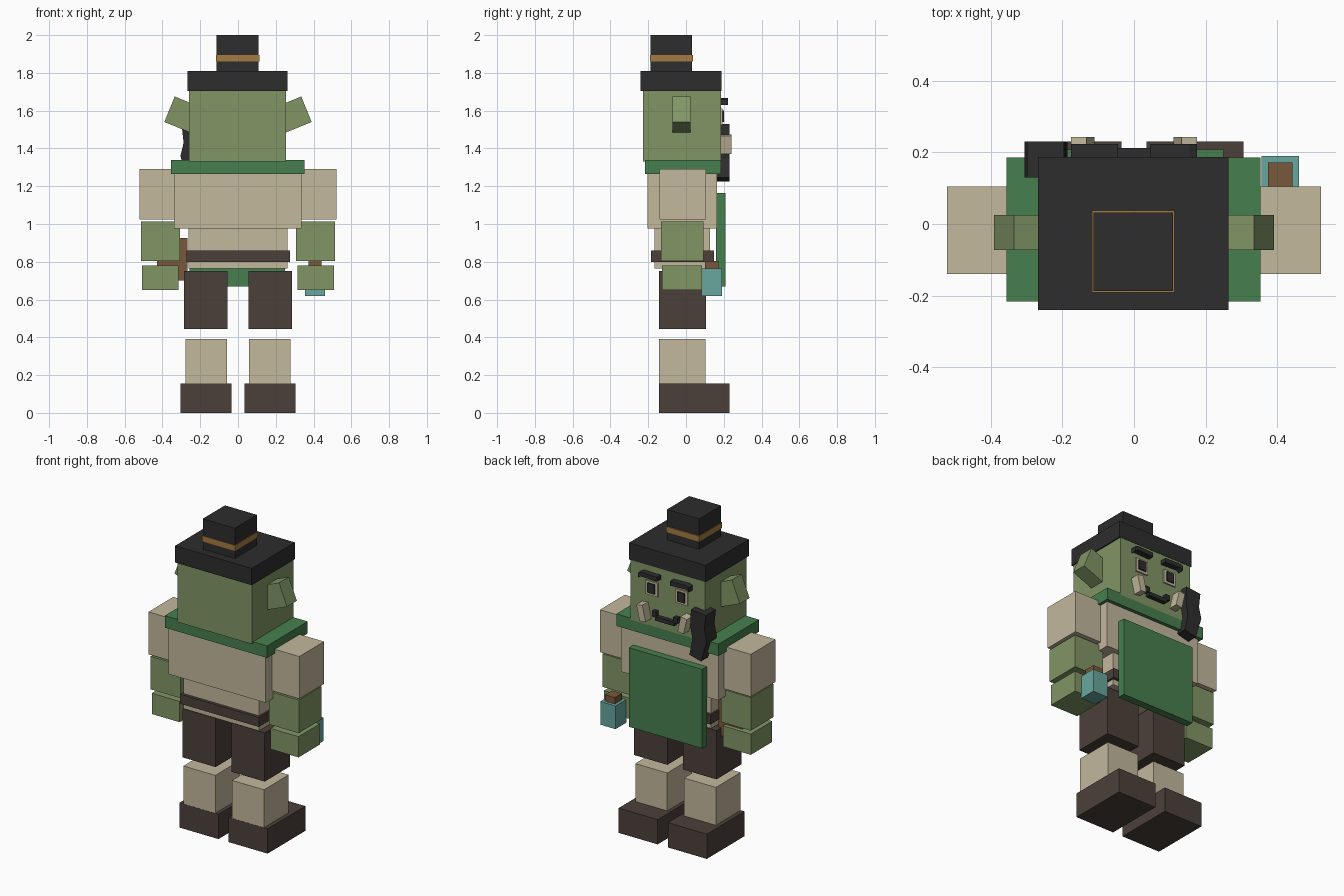
import bpy, bmesh


def material(name, r, g, b):
    def lin(c):
        c /= 255
        return c / 12.92 if c <= 0.04045 else ((c + 0.055) / 1.055) ** 2.4
    m = bpy.data.materials.new(name)
    m.diffuse_color = (lin(r), lin(g), lin(b), 1)
    return m


SKIN = material("skin_green", 129, 150, 102)
CLOTH = material("linen_beige", 195, 184, 157)
GREEN = material("cloth_green", 70, 127, 78)
BLACK = material("felt_black", 45, 45, 46)
LEATHER = material("dark_leather", 75, 64, 58)
TEAL = material("potion_teal", 104, 167, 159)
BROWN = material("cork_brown", 122, 88, 60)
GOLD = material("band_gold", 164, 124, 66)


def prism(name, profile, y, mat):
    """Extrude an (x, z) outline between two y values."""
    bm = bmesh.new()
    face = bm.faces.new([bm.verts.new((px, y[0], pz)) for px, pz in profile])
    ext = bmesh.ops.extrude_face_region(bm, geom=[face])
    for v in ext["geom"]:
        if isinstance(v, bmesh.types.BMVert):
            v.co.y = y[1]
    bmesh.ops.recalc_face_normals(bm, faces=bm.faces)
    me = bpy.data.meshes.new(name)
    bm.to_mesh(me)
    bm.free()
    me.materials.append(mat)
    ob = bpy.data.objects.new(name, me)
    bpy.context.collection.objects.link(ob)
    return ob


def box(name, x, y, z, mat):
    return prism(name, [(x[0], z[0]), (x[1], z[0]), (x[1], z[1]), (x[0], z[1])], y, mat)


def pair(name, profile, y, mat):
    """Same outline on both sides of the body."""
    for side, s in (("left", -1), ("right", 1)):
        prism(f"{side}_{name}", [(s * px, pz) for px, pz in profile], y, mat)


def box_pair(name, x, y, z, mat):
    pair(name, [(x[0], z[0]), (x[1], z[0]), (x[1], z[1]), (x[0], z[1])], y, mat)


# Hat
box("hat_brim", (-0.267, 0.263), (-0.24, 0.187), (1.705, 1.81), BLACK)
box("hat_crown", (-0.113, 0.109), (-0.187, 0.032), (1.81, 2.0), BLACK)
box("hat_band", (-0.117, 0.113), (-0.191, 0.037), (1.86, 1.895), GOLD)

# Head and ears
box("head", (-0.26, 0.255), (-0.228, 0.185), (1.33, 1.71), SKIN)
pair("ear", [(0.245, 1.638), (0.335, 1.675), (0.39, 1.54), (0.245, 1.481)],
     (-0.072, 0.025), SKIN)

# Face
box_pair("eye", (0.06, 0.145), (0.18, 0.194), (1.525, 1.612), CLOTH)
box_pair("pupil", (0.078, 0.128), (0.194, 0.202), (1.54, 1.6), BLACK)
pair("brow", [(0.045, 1.638), (0.06, 1.638), (0.155, 1.642), (0.175, 1.63),
              (0.175, 1.66), (0.155, 1.668), (0.045, 1.665)], (0.18, 0.223), BLACK)
pair("tusk", [(0.11, 1.376), (0.152, 1.37), (0.175, 1.467), (0.133, 1.475)],
     (0.18, 0.242), CLOTH)
box("mouth", (-0.065, 0.065), (0.18, 0.212), (1.385, 1.41), BLACK)
box_pair("mouth_corner", (0.06, 0.088), (0.18, 0.212), (1.405, 1.44), BLACK)

# Hair braid hanging beside the face
prism("braid", [(-0.195, 1.53), (-0.298, 1.52), (-0.288, 1.43), (-0.305, 1.36),
                (-0.265, 1.225), (-0.185, 1.245), (-0.205, 1.35), (-0.19, 1.43)],
      (0.13, 0.23), BLACK)

# Torso
box("collar", (-0.355, 0.353), (-0.216, 0.185), (1.265, 1.34), GREEN)
box("chest", (-0.338, 0.335), (-0.205, 0.163), (0.975, 1.27), CLOTH)
box("waist", (-0.262, 0.262), (-0.167, 0.128), (0.765, 0.98), CLOTH)
box("belt", (-0.272, 0.274), (-0.185, 0.147), (0.80, 0.86), LEATHER)
box("apron", (-0.258, 0.25), (0.16, 0.208), (0.67, 1.165), GREEN)

# Arms
box_pair("upper_arm", (0.325, 0.522), (-0.14, 0.105), (1.025, 1.29), CLOTH)
box_pair("forearm", (0.307, 0.513), (-0.132, 0.092), (0.805, 1.012), SKIN)
box_pair("hand", (0.315, 0.508), (-0.127, 0.085), (0.65, 0.78), SKIN)

# Legs
box_pair("thigh", (0.055, 0.285), (-0.143, 0.106), (0.445, 0.75), LEATHER)
box_pair("shin", (0.058, 0.279), (-0.142, 0.103), (0.145, 0.392), CLOTH)
box_pair("boot", (0.035, 0.305), (-0.143, 0.23), (0, 0.155), LEATHER)

# Potion bottle in one hand, pouch by the other
box("bottle", (0.355, 0.46), (0.082, 0.19), (0.62, 0.765), TEAL)
box("bottle_cork", (0.373, 0.442), (0.1, 0.171), (0.76, 0.805), BROWN)
box("pouch", (-0.43, -0.268), (-0.05, 0.06), (0.70, 0.925), BROWN)
